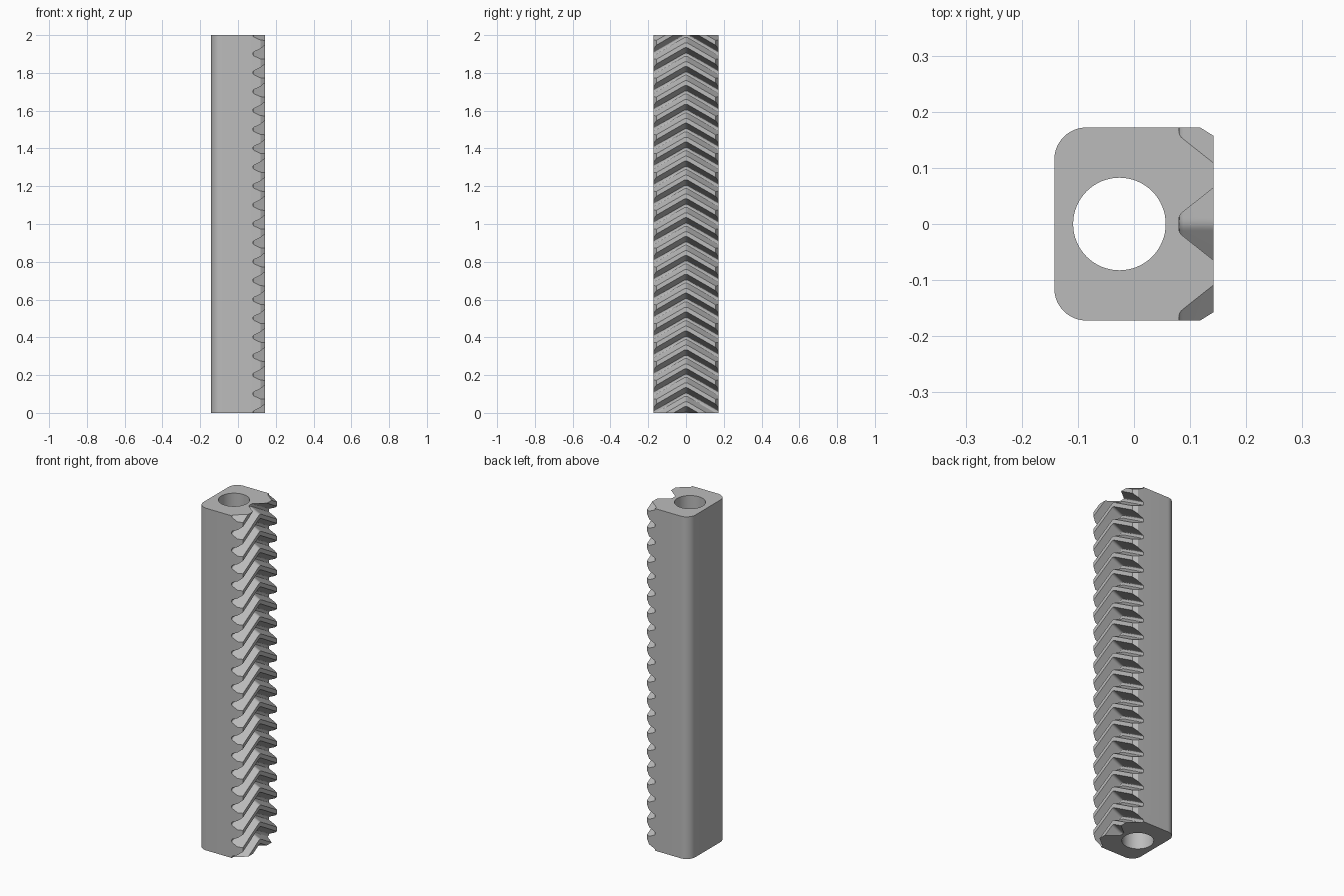
import bpy, bmesh, math

cube = bpy.data.objects.get("Cube")
if cube:
    bpy.data.objects.remove(cube)

HEIGHT, PITCH, TEETH = 2.0, 0.1, 20
HALF_X, HALF_Y = 0.142, 0.172
CORNER = 0.057                      # rounded back corners
HELIX = math.tan(math.radians(30))  # slope of the V-shaped teeth
BLEND = 0.012                       # soft ridge where the two slopes meet

steel = bpy.data.materials.new("plain_grey")
steel.use_nodes = True
GREY = (0.5, 0.5, 0.5, 1)
steel.diffuse_color = GREY
steel.node_tree.nodes["Principled BSDF"].inputs["Base Color"].default_value = GREY


def loft(name, rings):
    """Closed solid through a list of rings with equal point counts."""
    bm = bmesh.new()
    loops = [[bm.verts.new(p) for p in ring] for ring in rings]
    for a, b in zip(loops, loops[1:]):
        for i in range(len(a)):
            j = (i + 1) % len(a)
            bm.faces.new((a[i], a[j], b[j], b[i]))
    bm.faces.new(loops[0])
    bm.faces.new(loops[-1])
    bmesh.ops.recalc_face_normals(bm, faces=bm.faces)
    mesh = bpy.data.meshes.new(name)
    bm.to_mesh(mesh)
    bm.free()
    mesh.materials.append(steel)
    obj = bpy.data.objects.new(name, mesh)
    bpy.context.collection.objects.link(obj)
    return obj


def carve(target, cutter, operation):
    mod = target.modifiers.new(cutter.name, 'BOOLEAN')
    mod.operation, mod.solver, mod.object = operation, 'EXACT', cutter
    bpy.ops.object.select_all(action='DESELECT')
    bpy.context.view_layer.objects.active = target
    target.select_set(True)
    bpy.ops.object.modifier_apply(modifier=mod.name)
    bpy.data.objects.remove(cutter)


# Bar: rounded back corners, chamfered front corners
half = [(HALF_X, HALF_Y - 0.015), (HALF_X - 0.024, HALF_Y)]
for i in range(13):
    a = math.pi / 2 * (1 + i / 12)
    half.append((-HALF_X + CORNER + CORNER * math.cos(a),
                 HALF_Y - CORNER + CORNER * math.sin(a)))
outline = half + [(x, -y) for x, y in reversed(half)]
bar = loft("herringbone_rack", [[(x, y, z) for x, y in outline] for z in (0, HEIGHT)])

# Toothed block: filleted gap profile repeated along z, swept over the V path
gap = [(0.151, 0.0415), (0.088, 0.0127), (0.084, 0.0107), (0.0812, 0.0084), (0.08, 0.0055)]
profile = []
for k in range(-1, TEETH + 3):
    z = k * PITCH
    profile += [(x, z - w) for x, w in gap]
    profile += [(x, z + w) for x, w in reversed(gap)]
profile += [(-0.3, profile[-1][1]), (-0.3, profile[0][1])]


def drop(y):
    y = abs(y)
    soft = (y * y / BLEND + BLEND) / 2 if y < BLEND else y
    return -HELIX * soft


stations = [-0.2] + [BLEND * i / 4 for i in range(-4, 5)] + [0.2]
teeth = loft("tooth_block", [[(x, y, z + drop(y)) for x, z in profile] for y in stations])
carve(bar, teeth, 'INTERSECT')

# Bore running the full height
circle = [2 * math.pi * i / 64 for i in range(64)]
bore = loft("bore", [[(-0.026 + 0.0825 * math.cos(a), 0.0825 * math.sin(a), z)
                      for a in circle] for z in (-0.1, HEIGHT + 0.1)])
carve(bar, bore, 'DIFFERENCE')

bpy.ops.object.shade_smooth_by_angle(angle=math.radians(25))
